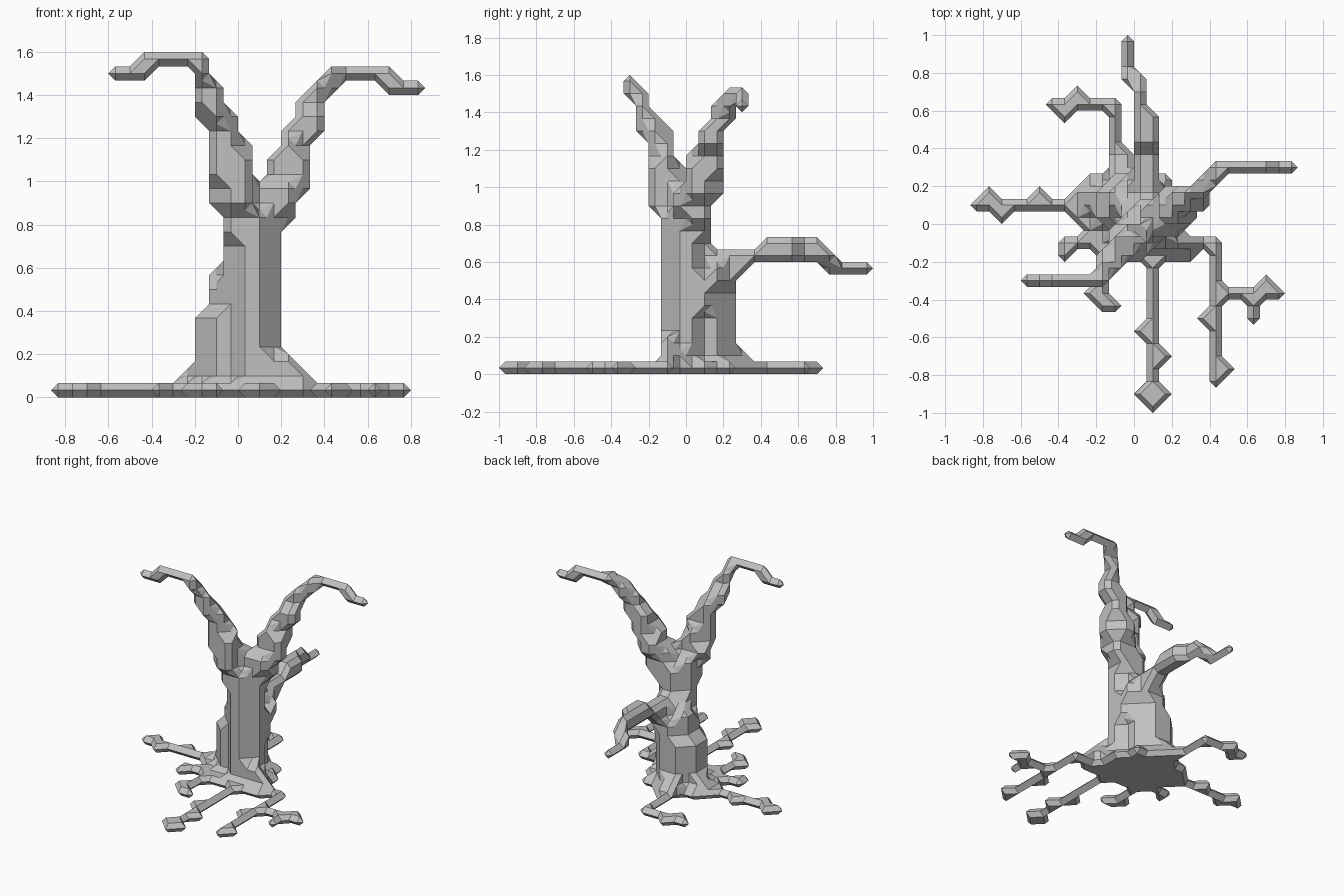
import bpy, bmesh, math
from itertools import product
from mathutils import Vector

if "Cube" in bpy.data.objects:
    bpy.data.objects.remove(bpy.data.objects["Cube"])

H = 1 / 15           # block size of the carved look
solid = set()        # filled blocks (i, j, k)


def limb(points):
    """Fill blocks along a path of (x, y, z, radius)."""
    for a, b in zip(points, points[1:]):
        a, b = Vector(a), Vector(b)
        steps = max(2, int((b - a).length / 0.015))
        for s in range(steps + 1):
            x, y, z, r = a.lerp(b, s / steps)
            c = [math.floor(v / H + 1e-6) for v in (x, y, z)]
            if c[2] >= 0:
                solid.add(tuple(c))
            n = int(r / H) + 1
            for d in product(range(-n, n + 1), repeat=3):
                q = tuple(c[m] + d[m] for m in range(3))
                p = Vector([(v + 0.5) * H for v in q])
                if q[2] >= 0 and (p - Vector((x, y, z))).length < r:
                    solid.add(q)


def root(path, bumps=()):
    """Thin ground root along block corners, with side knobs."""
    for (x0, y0), (x1, y1) in zip(path, path[1:]):
        n = max(abs(x1 - x0), abs(y1 - y0))
        for s in range(n + 1):
            solid.add((x0 + round((x1 - x0) * s / n), y0 + round((y1 - y0) * s / n), 0))
    for x, y in bumps:
        solid.add((x, y, 0))


# trunk and its leaning lower bulge
limb([(0.067, 0, 0.03, 0.12), (0.067, 0, 0.74, 0.12)])
limb([(-0.033, 0.1, 0.03, 0.155), (-0.033, 0.1, 0.36, 0.15), (-0.0, 0.11, 0.5, 0.135),
      (0.03, 0.08, 0.58, 0.11)])
# left, right and back branches
limb([(0.04, -0.02, 0.78, 0.11), (-0.02, -0.09, 0.95, 0.1), (-0.035, -0.12, 1.1, 0.095),
      (-0.067, -0.15, 1.25, 0.075), (-0.13, -0.2, 1.37, 0.07), (-0.16, -0.25, 1.45, 0.05),
      (-0.167, -0.3, 1.567, 0.03), (-0.433, -0.3, 1.567, 0.01), (-0.433, -0.3, 1.5, 0.01),
      (-0.567, -0.3, 1.5, 0.01)])
limb([(0.1, 0.02, 0.8, 0.11), (0.18, 0.06, 0.93, 0.11), (0.22, 0.08, 1.03, 0.105),
      (0.27, 0.12, 1.17, 0.08), (0.33, 0.16, 1.3, 0.075), (0.38, 0.2, 1.4, 0.055),
      (0.43, 0.24, 1.47, 0.04), (0.5, 0.3, 1.5, 0.01), (0.7, 0.3, 1.5, 0.01),
      (0.767, 0.3, 1.433, 0.01), (0.833, 0.3, 1.433, 0.01)])
limb([(0.067, 0.02, 0.3, 0.11), (0.067, 0.1, 0.44, 0.11), (0.067, 0.16, 0.54, 0.11),
      (0.067, 0.29, 0.6, 0.06),
      (0.067, 0.42, 0.667, 0.06), (0.067, 0.58, 0.667, 0.05), (0.033, 0.7, 0.667, 0.03),
      (0.02, 0.767, 0.633, 0.01), (-0.033, 0.833, 0.567, 0.01), (-0.033, 0.967, 0.567, 0.01)])
# flared base
for i, j in product(range(-7, 7), repeat=2):
    if math.hypot(i + 1, j - 0.3) < 4.1:
        solid.add((i, j, 0))
for i in range(1, 5):
    solid.update({(i, -2, 1), (i, -3, 0), (min(i, 3), -2, 2), (min(i, 3), -1, 1)})
solid.update({(-4, 1, 1), (-4, 2, 1), (-3, 1, 2), (-2, 4, 1), (-1, 4, 1), (-2, 5, 0), (-1, 5, 0),
              (-5, 0, 0), (-5, 1, 0), (-5, 2, 0)})
# roots
root([(1, -2), (1, -15)], [(0, -9), (2, -11), (0, -14), (2, -14)])
root([(1, -2), (6, -2), (6, -13)], [(5, -8), (7, -12)])
root([(6, -6), (11, -6)], [(10, -5), (9, -7), (9, -8)])
root([(-13, 1), (-3, 1)], [(-12, 2), (-11, 0), (-8, 2)])
root([(-2, 4), (-2, 9), (-7, 9)], [(-5, 10), (-6, 8)])
root([(-3, -1), (-4, -1), (-4, -2), (-6, -2), (-6, -3)])
root([(-3, -2), (-3, -7), (-2, -7)], [(-4, -6)])

# bridge blocks that touch only along an edge
AX = ((1, 0, 0), (0, 1, 0), (0, 0, 1))


def shift(v, d, s=1):
    return tuple(a + b * s for a, b in zip(v, d))


changed = True
while changed:
    changed = False
    for v in sorted(solid):
        for m, n in ((0, 1), (0, 2), (1, 2)):
            for s in (1, -1):
                a, b = shift(v, AX[m]), shift(v, AX[n], s)
                if shift(a, AX[n], s) in solid and a not in solid and b not in solid:
                    solid.add(a if s > 0 else b)
                    changed = True

# bevelled skin: hull of the filled corners and edge midpoints of each cell
CORN = list(product((0, 2), repeat=3))
cache = {}


def near(a, b):
    return sum(x != y for x, y in zip(a, b)) == 1


def skin(inside):
    if inside in cache:
        return cache[inside]
    left, tris = set(inside), []
    while left:
        part, todo = set(), [left.pop()]
        while todo:
            c = todo.pop()
            part.add(c)
            link = [d for d in left if near(c, d)]
            left.difference_update(link)
            todo += link
        pts = set(part)
        for c, d in product(part, CORN):
            if near(c, d) and d not in inside:
                pts.add(tuple((a + b) // 2 for a, b in zip(c, d)))
        mid = sum((Vector(p) for p in pts), Vector()) / len(pts)
        hb = bmesh.new()
        for p in sorted(pts):
            hb.verts.new(p)
        bmesh.ops.convex_hull(hb, input=hb.verts[:])
        for f in hb.faces:
            co = [tuple(round(x) for x in v.co) for v in f.verts]
            if any(all(c[m] == e for c in co) for m in range(3) for e in (0, 2)):
                continue
            p, q, r = (Vector(c) for c in co[:3])
            if (q - p).cross(r - p).dot(p - mid) < 0:
                co.reverse()
            tris.append(co)
        hb.free()
    cache[inside] = tris
    return tris


cells = {shift(v, d, -1) for v in solid for d in product((0, 1), repeat=3)}
bm = bmesh.new()
verts = {}
for cell in sorted(cells):
    inside = frozenset(c for c in CORN if tuple(cell[m] + c[m] // 2 for m in range(3)) in solid)
    if len(inside) == 8:
        continue
    for tri in skin(inside):
        face = []
        for c in tri:
            key = tuple(2 * cell[m] + c[m] for m in range(3))
            if key not in verts:
                verts[key] = bm.verts.new([(x + 1) * H / 2 for x in key])
            face.append(verts[key])
        if bm.faces.get(face) is None:
            bm.faces.new(face)
bmesh.ops.dissolve_limit(bm, angle_limit=0.01, verts=bm.verts[:], edges=bm.edges[:])

mesh = bpy.data.meshes.new("bare_tree")
bm.to_mesh(mesh)
bm.free()
grey = bpy.data.materials.new("light grey")
grey.diffuse_color = (0.53, 0.53, 0.53, 1)
grey.use_nodes = True
grey.node_tree.nodes["Principled BSDF"].inputs["Base Color"].default_value = grey.diffuse_color
mesh.materials.append(grey)
bpy.context.collection.objects.link(bpy.data.objects.new("bare_tree", mesh))
